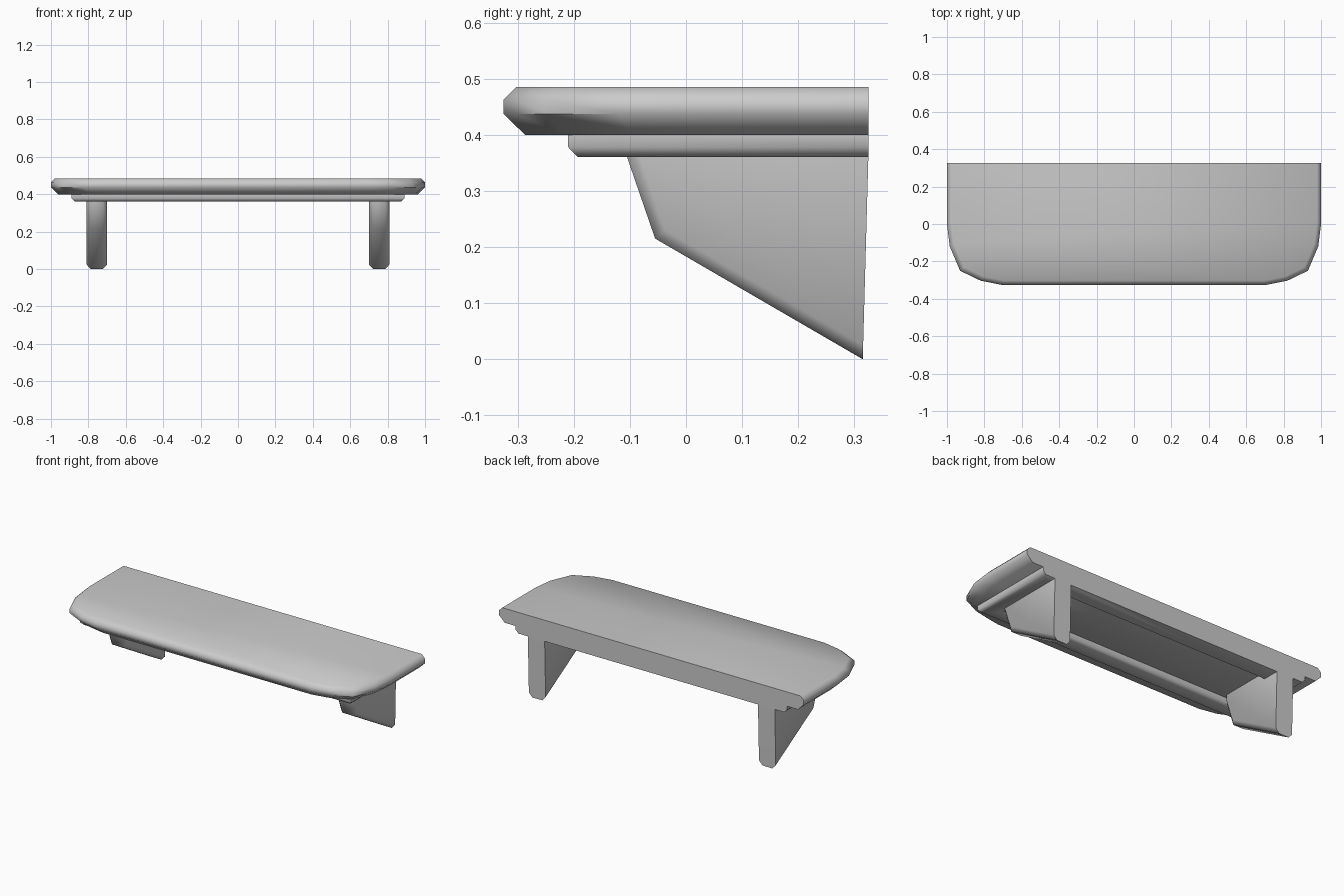
import bpy, bmesh, math

if "Cube" in bpy.data.objects:
    bpy.data.objects.remove(bpy.data.objects["Cube"])

BACK = 0.325


def make_object(name, bm, angle=50):
    bmesh.ops.recalc_face_normals(bm, faces=bm.faces)
    mesh = bpy.data.meshes.new(name)
    bm.to_mesh(mesh)
    bm.free()
    obj = bpy.data.objects.new(name, mesh)
    bpy.context.collection.objects.link(obj)
    bpy.ops.object.select_all(action='DESELECT')
    obj.select_set(True)
    bpy.context.view_layer.objects.active = obj
    bpy.ops.object.shade_smooth_by_angle(angle=math.radians(angle))
    return obj


def loft(name, rings, capped):
    bm = bmesh.new()
    loops = [[bm.verts.new(p) for p in ring] for ring in rings]
    n = len(loops[0])
    for a, b in zip(loops, loops[1:]):
        for i in range(n):
            j = (i + 1) % n
            bm.faces.new((a[i], a[j], b[j], b[i]))
    if capped:
        bm.faces.new(loops[0])
        bm.faces.new(loops[-1])
    return make_object(name, bm)


# Shelf board: rounded front corners, flat back, chamfered rim
half = [(1, BACK), (1, 0), (0.985, -0.12), (0.93, -0.25), (0.82, -0.303), (0.71, -0.325)]
outline = half + [(-x, y) for x, y in reversed(half)]


def board_ring(inset, z):
    return [(x * (1 - inset), BACK - (BACK - y) * (1 - inset / 0.65), z) for x, y in outline]


loft("shelf_board", [board_ring(0.038, 0.40), board_ring(0, 0.437),
                     board_ring(0, 0.463), board_ring(0.022, 0.485)], True)


# Trim frame under the board, hollow in the middle
def rect(hx, front, back, z):
    return [(-hx, front, z), (hx, front, z), (hx, back, z), (-hx, back, z)]


loft("under_trim", [rect(0.89, -0.21, BACK, 0.40), rect(0.89, -0.21, BACK, 0.378),
                    rect(0.872, -0.193, BACK, 0.36), rect(0.79, -0.125, 0.225, 0.36),
                    rect(0.773, -0.108, 0.208, 0.378), rect(0.773, -0.108, 0.208, 0.40)], False)

# Two wall brackets with chamfered front and sloping edges
profile = [(-0.105, 0.40), (-0.105, 0.36), (-0.055, 0.215), (0.315, 0.0), (BACK, 0.36), (BACK, 0.40)]
for side, label in ((-1, "left"), (1, "right")):
    bm = bmesh.new()
    inner = [bm.verts.new((side * 0.70, y, z)) for y, z in profile]
    outer = [bm.verts.new((side * 0.81, y, z)) for y, z in profile]
    bm.faces.new(inner)
    bm.faces.new(outer)
    for i in range(len(profile)):
        j = (i + 1) % len(profile)
        bm.faces.new((inner[i], inner[j], outer[j], outer[i]))
    bmesh.ops.recalc_face_normals(bm, faces=bm.faces)
    rims = [bm.edges.get((row[i], row[i + 1])) for row in (inner, outer) for i in range(3)]
    bmesh.ops.bevel(bm, geom=rims, offset=0.022, segments=1, affect='EDGES')
    make_object(label + "_bracket", bm)
